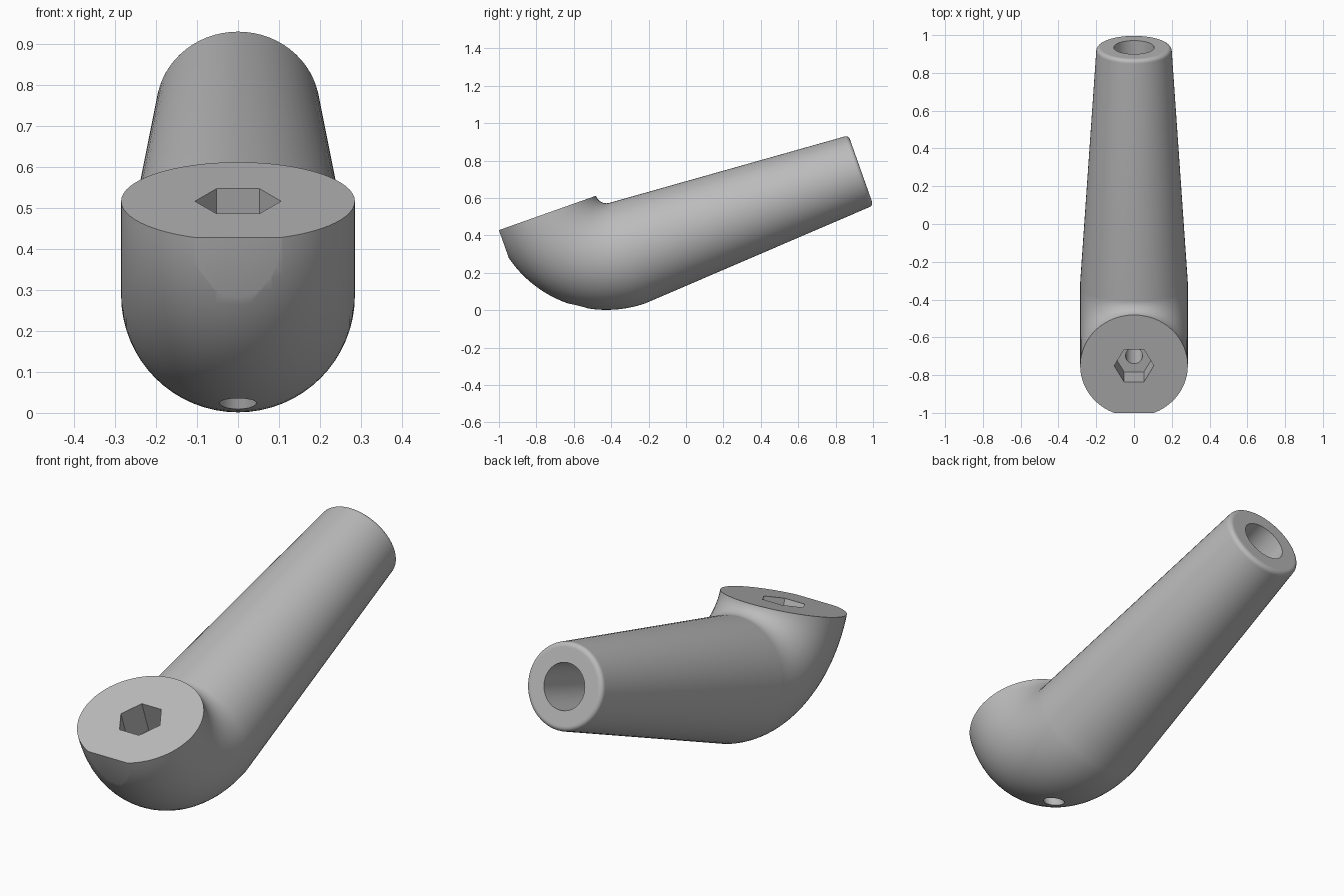
import bpy, bmesh
from math import sin, cos, pi, radians
from mathutils import Matrix, Vector

if "Cube" in bpy.data.objects:
    bpy.data.objects.remove(bpy.data.objects["Cube"])

TILT = radians(19.5)      # slope of the handle
TOP = 0.737               # height of the flat seat, before tilting
BEND_Y = -0.19            # where elbow meets handle
BEND_R = 0.345            # elbow centreline radius
PIPE_R = 0.285
AXIS_Z = TOP - BEND_R     # height of the handle axis
SEAT_Y = BEND_Y - BEND_R  # centre of the flat seat
END_Y, END_R, EDGE = 1.131, 0.2, 0.022
BORE_R, BORE_DEPTH = 0.107, 0.55

metal = bpy.data.materials.new("plain grey")
metal.use_nodes = True
grey = (0.5, 0.5, 0.5, 1)
metal.diffuse_color = grey
metal.node_tree.nodes["Principled BSDF"].inputs["Base Color"].default_value = grey


def loft(name, rings, sides):
    """Skin circles given as (y, z, radius, direction angle), capped at both ends."""
    bm = bmesh.new()
    loops = []
    for y, z, r, a in rings:
        out = Vector((0, -cos(a), -sin(a)))
        loops.append([bm.verts.new(Vector((r * cos(t), y, z)) + out * r * sin(t))
                      for t in (2 * pi * i / sides for i in range(sides))])
    for p, q in zip(loops, loops[1:]):
        for i in range(sides):
            j = (i + 1) % sides
            bm.faces.new((p[i], p[j], q[j], q[i]))
    bm.faces.new(loops[0])
    bm.faces.new(loops[-1])
    bmesh.ops.recalc_face_normals(bm, faces=bm.faces)
    mesh = bpy.data.meshes.new(name)
    bm.to_mesh(mesh)
    bm.free()
    mesh.materials.append(metal)
    obj = bpy.data.objects.new(name, mesh)
    bpy.context.collection.objects.link(obj)
    return obj


# Quarter-turn elbow from the seat to the handle
rings = []
STEPS = 28
for i in range(STEPS + 1):
    a = pi / 2 * i / STEPS
    rings.append((BEND_Y - BEND_R * cos(a), TOP - BEND_R * sin(a), PIPE_R, a))

# Tapered handle with a rounded end edge
for i in range(7):
    a = pi / 2 * i / 6
    rings.append((END_Y - EDGE + EDGE * sin(a), AXIS_Z,
                  END_R - EDGE + EDGE * cos(a), pi / 2))
rings.append((END_Y, AXIS_Z, END_R - EDGE - 0.004, pi / 2))

# Blind bore in the handle end
rings.append((END_Y, AXIS_Z, BORE_R, pi / 2))
rings.append((END_Y - BORE_DEPTH, AXIS_Z, BORE_R, pi / 2))
handle = loft("lever_handle", rings, 64)

# Cutters: hexagonal recess, bolt hole, flat on the nose
hex_cut = loft("hex_cutter", [(SEAT_Y, TOP - 0.16, 0.105, 0),
                              (SEAT_Y, TOP + 0.1, 0.105, 0)], 6)
hole_cut = loft("hole_cutter", [(SEAT_Y, -0.1, 0.045, 0),
                                (SEAT_Y, TOP - 0.1, 0.045, 0)], 32)
nose_cut = loft("nose_cutter", [(-0.8, 0.5, 1, pi / 2),
                                (-1.2, 0.5, 1, pi / 2)], 4)

bpy.ops.object.select_all(action='DESELECT')
bpy.context.view_layer.objects.active = handle
handle.select_set(True)
for cutter in (hex_cut, hole_cut, nose_cut):
    cutter.hide_render = True
    mod = handle.modifiers.new("cut", 'BOOLEAN')
    mod.operation = 'DIFFERENCE'
    mod.solver = 'EXACT'
    mod.object = cutter
    bpy.ops.object.modifier_apply(modifier=mod.name)
    bpy.data.objects.remove(cutter)

# Tilt into place and smooth
handle.data.transform(Matrix.Rotation(TILT, 4, 'X'))
bpy.ops.object.shade_smooth_by_angle(angle=radians(30))
